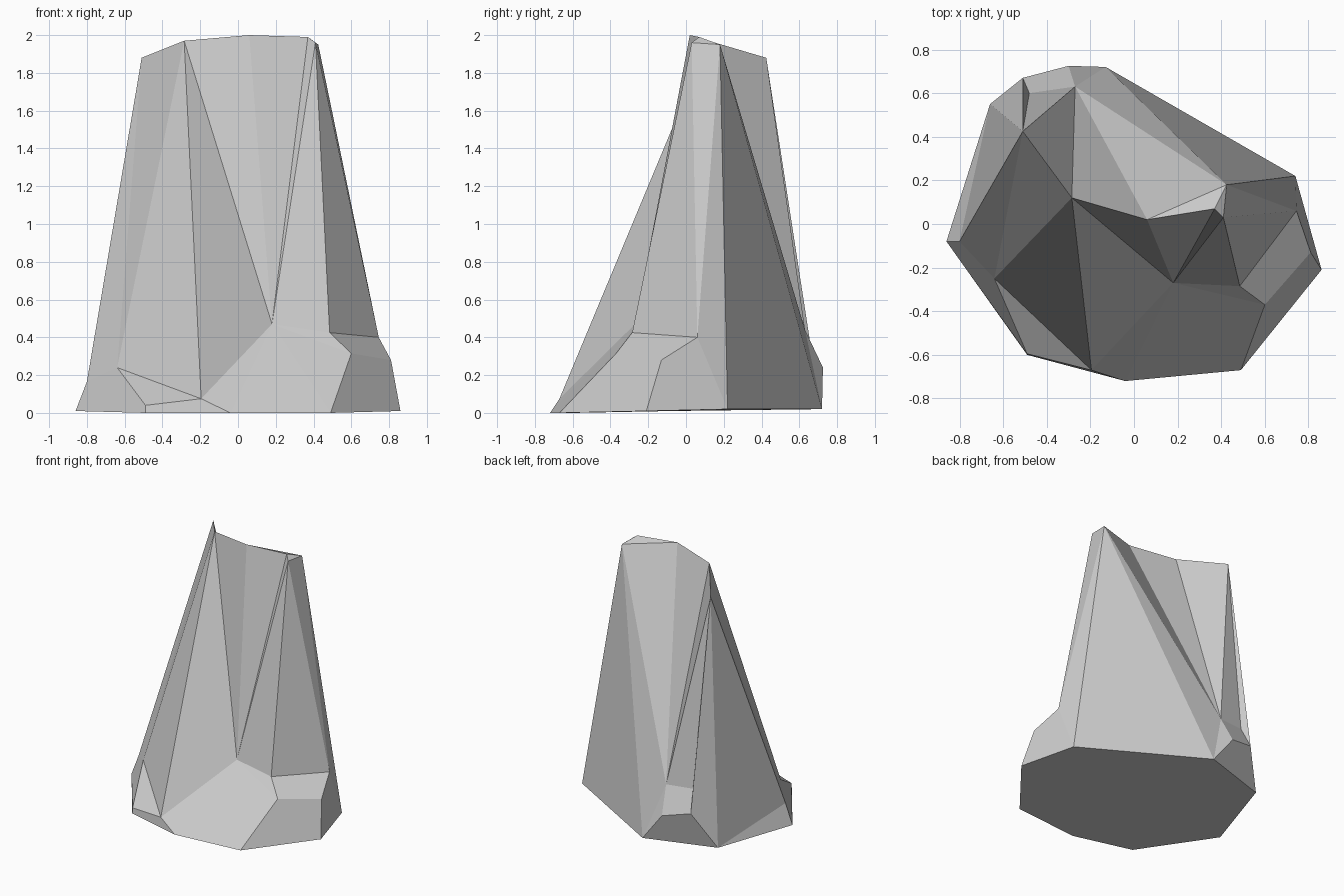
import bpy
import bmesh

if "Cube" in bpy.data.objects:
    bpy.data.objects.remove(bpy.data.objects["Cube"])

bm = bmesh.new()


def points(prefix, rows):
    return {prefix + str(i): bm.verts.new(p) for i, p in enumerate(rows)}


# Foot: eight-sided outline resting on the ground
foot = points("F", [
    (-0.86, -0.08, 0.01), (-0.49, -0.60, 0), (-0.04, -0.72, 0), (0.49, -0.67, 0),
    (0.86, -0.21, 0.01), (0.74, 0.22, 0.02), (-0.13, 0.72, 0.02), (-0.66, 0.55, 0.02)])

# Crown: jagged ridge at the top
crown = points("C", [
    (-0.51, 0.425, 1.88), (-0.285, 0.12, 1.97), (0.06, 0.02, 2.0),
    (0.37, 0.07, 1.99), (0.41, 0.03, 1.96), (0.425, 0.18, 1.95)])

# Shoulder: where the steep walls meet the chipped lower part
shoulder = points("S", [
    (-0.80, -0.08, 0.165), (-0.64, -0.25, 0.24), (-0.195, -0.67, 0.075),
    (0.18, -0.27, 0.47), (0.485, -0.285, 0.425), (0.745, 0.06, 0.40),
    (-0.27, 0.63, 0.44), (-0.48, 0.60, 0.45), (-0.51, 0.67, 0.29)])

# Chips: extra corners between shoulder and foot
chips = points("K", [
    (-0.49, -0.595, 0.04), (0.60, -0.37, 0.315), (0.81, -0.13, 0.28), (-0.30, 0.725, 0.24)])

v = {**foot, **crown, **shoulder, **chips}


def facet(names):
    bm.faces.new([v[n] for n in names.split()])


# Steep walls: walk round the shoulder and the folded ridge together;
# a shoulder corner listed in "fans" spreads over several ridge steps
ring = "S0 S1 S2 S3 S4 S5 F5 F6 S6 S7 S8 F7".split()
ridge = "C0 C1 C2 C3 C4 C5 C2 C1 C0".split()
fans = {"S1": 1, "S3": 3, "S5": 1, "S6": 3}
step = 0
for i, name in enumerate(ring):
    for _ in range(fans.get(name, 0)):
        facet(f"{name} {ridge[step + 1]} {ridge[step]}")
        step += 1
    facet(f"{name} {ring[(i + 1) % len(ring)]} {ridge[step]}")

# Small slanted tip closing the ridge
facet("C2 C3 C5")
facet("C3 C4 C5")

# Chipped facets: left, front, right and back
for names in ("S0 F0 F1 K0 S1", "S1 K0 S2", "S2 K0 F1 F2",
              "S3 S2 F2", "S3 F2 F3", "S3 F3 K1", "S3 K1 S4",
              "S4 K1 K2 S5", "K1 F3 F4 K2", "K2 F4 F5 S5",
              "S6 K3 S8 S7", "S6 F6 K3", "K3 F6 F7 S8", "F7 F0 S0"):
    facet(names)

# Underside
bm.faces.new(list(foot.values())[::-1])

bmesh.ops.recalc_face_normals(bm, faces=bm.faces)
mesh = bpy.data.meshes.new("rock_pillar")
bm.to_mesh(mesh)
bm.free()
bpy.context.collection.objects.link(bpy.data.objects.new("rock_pillar", mesh))
